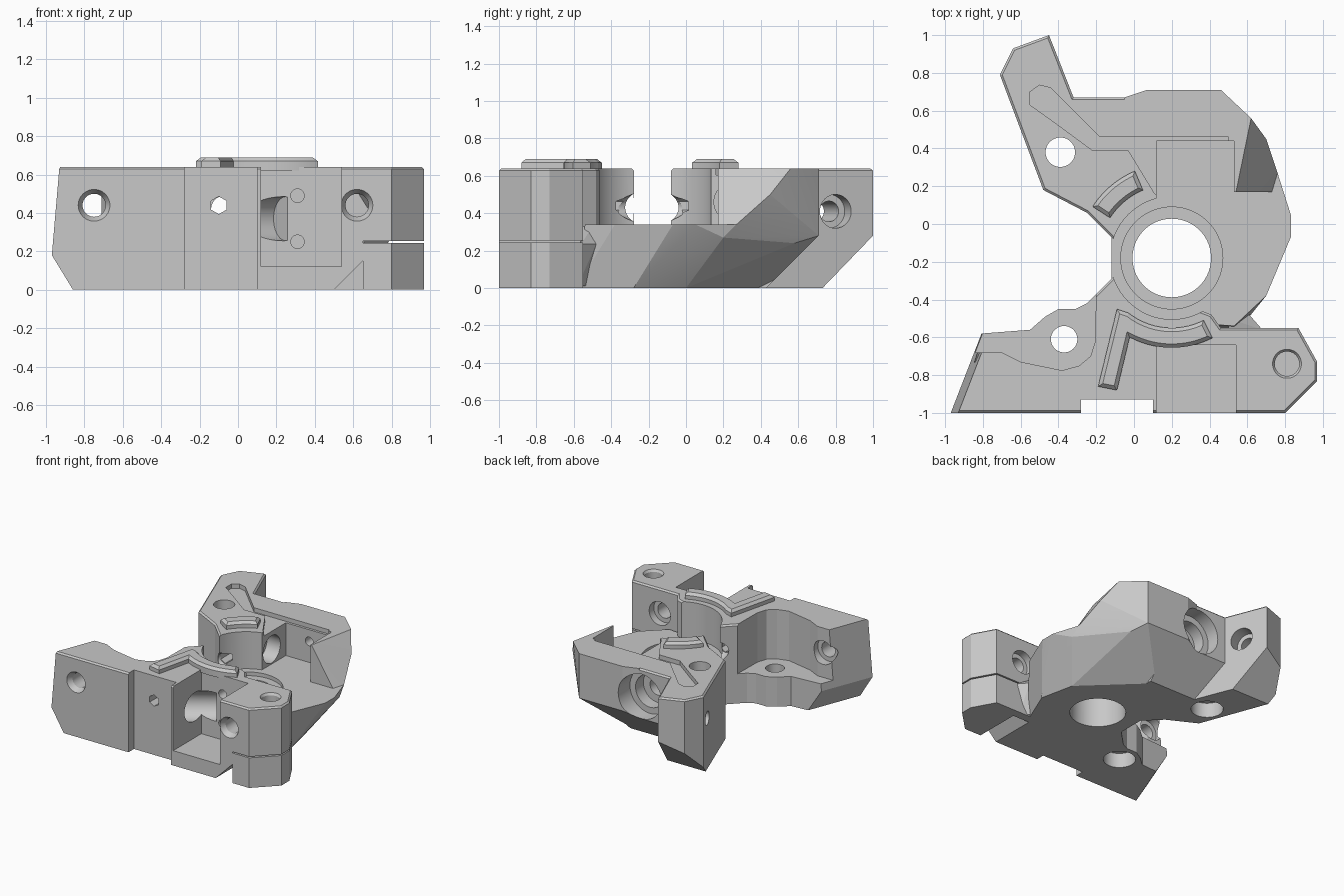
import bpy, bmesh
from math import radians, cos, sin
from mathutils import Vector

if "Cube" in bpy.data.objects:
    bpy.data.objects.remove(bpy.data.objects["Cube"], do_unlink=True)

grey = bpy.data.materials.new("printed grey")
grey.use_nodes = True
grey.diffuse_color = (0.58, 0.58, 0.58, 1)
grey.node_tree.nodes["Principled BSDF"].inputs["Base Color"].default_value = grey.diffuse_color

TOP, FLOOR = 0.64, 0.34
AXIS = Vector((0.2, -0.18, 0))


def finish(name, bm):
    bmesh.ops.recalc_face_normals(bm, faces=bm.faces)
    mesh = bpy.data.meshes.new(name)
    bm.to_mesh(mesh)
    bm.free()
    mesh.materials.append(grey)
    ob = bpy.data.objects.new(name, mesh)
    bpy.context.collection.objects.link(ob)
    return ob


def prism(name, outline, z0, z1, chamfer=0.0, planes=()):
    """Extruded outline, optional top chamfer, trimmed by (point, outward normal) planes."""
    bm = bmesh.new()
    base = bm.faces.new([bm.verts.new((x, y, z0)) for x, y in outline])
    up = bmesh.ops.extrude_face_region(bm, geom=[base])["geom"]
    bmesh.ops.translate(bm, vec=(0, 0, z1 - z0), verts=[v for v in up if isinstance(v, bmesh.types.BMVert)])
    if chamfer:
        rim = [e for e in bm.edges if all(v.co.z > z1 - 1e-4 for v in e.verts)]
        bmesh.ops.bevel(bm, geom=rim, offset=chamfer, segments=1, affect='EDGES')
    for point, normal in planes:
        geom = bm.verts[:] + bm.edges[:] + bm.faces[:]
        bmesh.ops.bisect_plane(bm, geom=geom, plane_co=point, plane_no=normal, clear_outer=True)
        bmesh.ops.holes_fill(bm, edges=[e for e in bm.edges if e.is_boundary])
    return finish(name, bm)


def hull(name, points):
    bm = bmesh.new()
    verts = [bm.verts.new(p) for p in points]
    result = bmesh.ops.convex_hull(bm, input=verts)
    spare = {g for g in result["geom_interior"] + result["geom_unused"] if isinstance(g, bmesh.types.BMVert)}
    bmesh.ops.delete(bm, geom=list(spare), context='VERTS')
    bmesh.ops.dissolve_limit(bm, angle_limit=0.01, verts=bm.verts, edges=bm.edges)
    return finish(name, bm)


def box(x0, x1, y0, y1, z0, z1):
    return prism("cutter", [(x0, y0), (x1, y0), (x1, y1), (x0, y1)], z0, z1)


def rod(a, b, r, r2=None, sides=48):
    """Cylinder or cone from a to b."""
    a, b = Vector(a), Vector(b)
    bm = bmesh.new()
    bmesh.ops.create_cone(bm, cap_ends=True, segments=sides, radius1=r,
                          radius2=r if r2 is None else r2, depth=(b - a).length)
    bmesh.ops.rotate(bm, matrix=(b - a).to_track_quat('Z', 'Y').to_matrix(), verts=bm.verts)
    bmesh.ops.translate(bm, vec=(a + b) / 2, verts=bm.verts)
    return finish("cutter", bm)


def combine(ob, other, operation='DIFFERENCE'):
    other.hide_render = True
    mod = ob.modifiers.new("join", 'BOOLEAN')
    mod.operation, mod.solver, mod.object = operation, 'EXACT', other
    bpy.context.view_layer.objects.active = ob
    bpy.ops.object.modifier_apply(modifier=mod.name)
    bpy.data.objects.remove(other, do_unlink=True)


def arc(radius, start, end, steps=16):
    angles = [radians(start + (end - start) * i / steps) for i in range(steps + 1)]
    return [(AXIS.x + radius * cos(t), AXIS.y + radius * sin(t)) for t in angles]


# Front tower with sloped left end
housing = prism("housing", [
    (-.97, -1), (.8, -1), (.97, -.83), (.97, -.73), (.87, -.55), (.46, -.55), (.41, -.48),
    (.2, -.4), (-.1, -.27), (-.25, -.42), (-.31, -.45), (-.4, -.45), (-.47, -.49),
    (-.55, -.56), (-.81, -.58)], 0, TOP, 0.012, [
    ((-.97, -1, .18), (-.93, .36, .08)),
    ((-.97, -1, .18), (-.18, .07, -.11))])
# Low platform behind the front wall
combine(housing, prism("cutter", [
    (-1.1, -.68), (-.7, -.68), (-.6, -.73), (-.38, -.775), (-.29, -.75), (-.23, -.7),
    (-.205, -.62), (-.2, -.3), (-1.1, -.3)], .24, .8))
# Front notch, motor pocket, clamp slit, relief beside the clamp foot
combine(housing, box(-.28, .1, -1.1, -.93, -.1, .8))
combine(housing, box(.12, .54, -1.1, -.64, .12, .8))
combine(housing, box(.65, 1.1, -1.1, -.5, .243, .253))
combine(housing, hull("cutter", [(x, y, z) for y in (-1.1, -.62)
                                 for x, z in ((.49, -.01), (.65, -.01), (.65, .15))]))

# Back arm with sloped underside, cleared below the shell
back_arm = prism("back_arm", [
    (-.45, 1), (-.64, .93), (-.71, .79), (-.48, .18), (-.25, .06), (-.1, -.09),
    (.2, -.05), (.2, .67), (-.32, .67)], 0, TOP, 0.012, [((-.5, .73, 0), (0, .28, -.27))])
combine(back_arm, hull("cutter", [
    (-.22, .42, -.01), (.5, .42, -.01), (-.41, .9, -.01), (.5, .9, -.01), (-.41, .9, .47), (.5, .9, .47)]))

# Faceted back shell, opened above the floor
flank = [(.76, .27, FLOOR), (.64, .42, .29), (.52, .58, .24), (.46, .71, .28), (.07, .71, .28),
         (-.05, .67, .24), (.15, .43, 0), (-.1, .43, 0), (.6, 0, 0)]
back_shell = hull("back_shell", flank + [
    (-.05, .67, TOP), (.07, .71, TOP), (.46, .71, TOP), (.62, .56, TOP), (.54, .17, TOP), (-.05, .17, TOP),
    (.73, .17, FLOOR), (.7, .45, .5), (-.1, 0, 0)])
combine(back_shell, box(.12, 1.2, -.6, .17, FLOOR, .8))
combine(back_arm, back_shell, 'UNION')

# Base plate joining the towers, with a small buttress by the clamp
base_plate = hull("base_plate", flank + [
    (-.12, -.3, FLOOR), (-.12, -.05, FLOOR), (.2, .3, FLOOR), (.83, .05, FLOOR),
    (.83, -.07, FLOOR), (.7, -.38, FLOOR), (.53, -.54, FLOOR), (0, -.5, FLOOR), (.77, .2, .27),
    (-.12, -.3, 0), (-.12, -.05, 0), (.66, -.28, 0), (.53, -.59, 0), (0, -.55, 0)])
combine(base_plate, hull("buttress", [
    (.5, -.5, .33), (.5, -.58, .33), (.61, -.48, .235), (.68, -.56, .235),
    (.5, -.5, .01), (.5, -.58, .01), (.62, -.58, .01)]), 'UNION')
combine(housing, base_plate, 'UNION')
combine(housing, back_arm, 'UNION')

# Back motor pocket and round bearing seat
combine(housing, box(.12, .53, -.05, .44, FLOOR, .8))
for radius, z in ((.325, FLOOR), (.27, .31), (.208, -.1)):
    combine(housing, rod(AXIS + Vector((0, 0, z)), AXIS + Vector((0, 0, .9)), radius, sides=72))

# Shallow cable channel on the back top
combine(housing, prism("cutter", [
    (-.55, .63), (-.41, .53), (-.22, .39), (-.03, .39), (.11, .16), (.14, .16), (.14, .44),
    (.5, .44), (.5, .46), (-.18, .46), (-.25, .53), (-.44, .72), (-.5, .735), (-.55, .7)], TOP - .035, .8))

# Vertical screw holes, counterbored from below
for x, y, r in ((-.39, .38, .078), (-.37, -.61, .07)):
    combine(housing, rod((x, y, -.1), (x, y, .12), .12))
    combine(housing, rod((x, y, -.1), (x, y, .8), r))
combine(housing, rod((.81, -.74, .6), (.81, -.74, .66), .05, .09))
combine(housing, rod((.81, -.74, .3), (.81, -.74, .8), .065))

# Horizontal screw holes, countersunk in front and counterbored behind
for x, wall in ((-.75, -.69), (.62, -.55)):
    combine(housing, rod((x, -1.01, .44), (x, -.94, .44), .088, .05))
    combine(housing, rod((x, wall - .06, .44), (x, wall + .07, .44), .095))
    combine(housing, rod((x, -1.1, .44), (x, wall + .16, .44), .06, sides=40))
combine(housing, rod((-.1, -1.1, .44), (-.1, .45, .44), .046, sides=6))
for edge, inner in ((-.28, -.36), (-.09, -.02)):
    combine(housing, rod((-.1, edge, .43), (-.1, inner, .43), .075, .04))

# Cross hole through the arm tip, square to its sides
mouth, across = Vector((-.37, .8, .41)), Vector((.935, .355, 0))
combine(housing, rod(mouth + across * .2, mouth - across * .1, .09))
combine(housing, rod(mouth + across * .2, mouth - across * .6, .055))

# Stepped bore in the back face
for r, near, deep in ((.18, .9, .56), (.13, .6, .46), (.07, .5, .36)):
    combine(housing, rod((-.07, near, .42), (-.07, deep, .42), r))

# Side bores and pin holes inside both pockets
combine(housing, rod((.03, -.78, .37), (.25, -.63, .37), .115))
combine(housing, rod((.0, .26, .46), (.2, .26, .46), .11))
for z in (.25, .49):
    combine(housing, rod((.31, -.7, z), (.31, -.56, z), .035))
    combine(housing, rod((.33, .4, z + .02), (.33, .54, z + .02), .035))

# Raised locating ribs on top
front_rib = prism("front_rib", arc(.475, 297, 242) + [(-.09, -.88), (-.19, -.86), (-.09, -.45)]
                  + arc(.37, 232, 297), TOP - .02, .69, .02)
back_rib = prism("back_rib", arc(.5, 113, 147) + arc(.39, 147, 113), TOP - .02, .69, .02)

for ob in (housing, front_rib, back_rib):
    bpy.ops.object.select_all(action='DESELECT')
    ob.select_set(True)
    bpy.context.view_layer.objects.active = ob
    bpy.ops.object.shade_smooth_by_angle(angle=radians(10))
